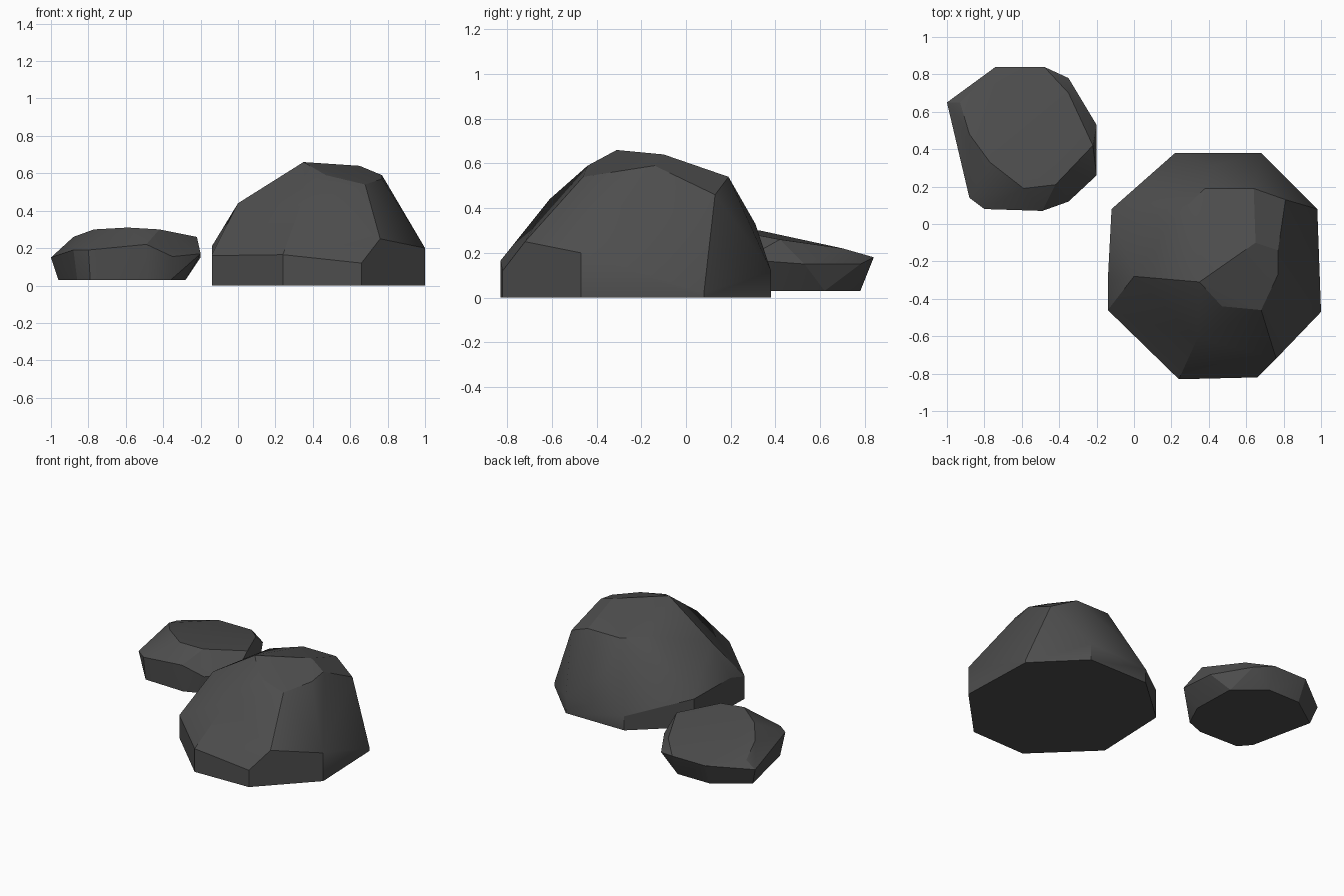
import bpy, bmesh, math

stone = bpy.data.materials.new("dark grey stone")
stone.diffuse_color = (0.075, 0.075, 0.075, 1)


def make_rock(name, points, smooth_angle):
    """Chiselled boulder: convex hull of its corner points."""
    bm = bmesh.new()
    for p in points:
        bm.verts.new(p)
    bmesh.ops.convex_hull(bm, input=bm.verts[:])
    loose = [v for v in bm.verts if not v.link_faces]
    bmesh.ops.delete(bm, geom=loose, context='VERTS')
    bmesh.ops.dissolve_limit(bm, angle_limit=math.radians(3),
                             verts=bm.verts[:], edges=bm.edges[:])
    bmesh.ops.recalc_face_normals(bm, faces=bm.faces[:])
    mesh = bpy.data.meshes.new(name)
    bm.to_mesh(mesh)
    bm.free()
    mesh.materials.append(stone)
    for f in mesh.polygons:
        f.use_smooth = True
    mesh.set_sharp_from_angle(angle=math.radians(smooth_angle))
    ob = bpy.data.objects.new(name, mesh)
    bpy.context.collection.objects.link(ob)
    return ob


# Large boulder: rim of the upright foot, dropped straight to the ground
rim = [(0.24, -0.83, 0.165), (0.66, -0.82, 0.12), (1.0, -0.47, 0.2),
       (0.98, 0.08, 0.02), (0.68, 0.38, 0.12), (0.22, 0.38, 0.1),
       (-0.12, 0.08, 0.2), (-0.14, -0.46, 0.16)]
foot = [(x, y, 0) for x, y, z in rim]
# shoulder and crown corners
crown = [(-0.14, -0.30, 0.21), (0.0, -0.28, 0.44), (0.34, -0.61, 0.44),
         (0.76, -0.72, 0.25), (0.35, -0.31, 0.66), (0.47, -0.44, 0.59),
         (0.68, -0.46, 0.54), (0.77, -0.27, 0.57), (0.77, -0.14, 0.59),
         (0.65, -0.10, 0.64), (0.81, 0.13, 0.46), (0.64, 0.19, 0.54),
         (0.38, 0.19, 0.54), (0.22, 0.04, 0.54), (0.42, 0.31, 0.33)]
make_rock("large_boulder", rim + foot + crown, 25)

# Small boulder: undercut base, widest belt, sloping top
base = [(x, y, 0.03) for x, y in
        [(-0.96, 0.62), (-0.86, 0.17), (-0.79, 0.09), (-0.49, 0.08),
         (-0.36, 0.13), (-0.28, 0.30), (-0.29, 0.62), (-0.48, 0.78),
         (-0.73, 0.78)]]
belt = [(-1.0, 0.65, 0.15), (-0.88, 0.14, 0.19), (-0.80, 0.08, 0.19),
        (-0.49, 0.07, 0.22), (-0.35, 0.12, 0.155), (-0.2, 0.26, 0.17),
        (-0.2, 0.53, 0.15), (-0.35, 0.78, 0.15), (-0.48, 0.84, 0.18),
        (-0.74, 0.84, 0.18)]
top = [(-0.77, 0.33, 0.30), (-0.59, 0.19, 0.31), (-0.42, 0.21, 0.30),
       (-0.22, 0.42, 0.26), (-0.35, 0.70, 0.22), (-0.88, 0.48, 0.26),
       (-0.93, 0.65, 0.20)]
make_rock("small_boulder", base + belt + top, 25)
